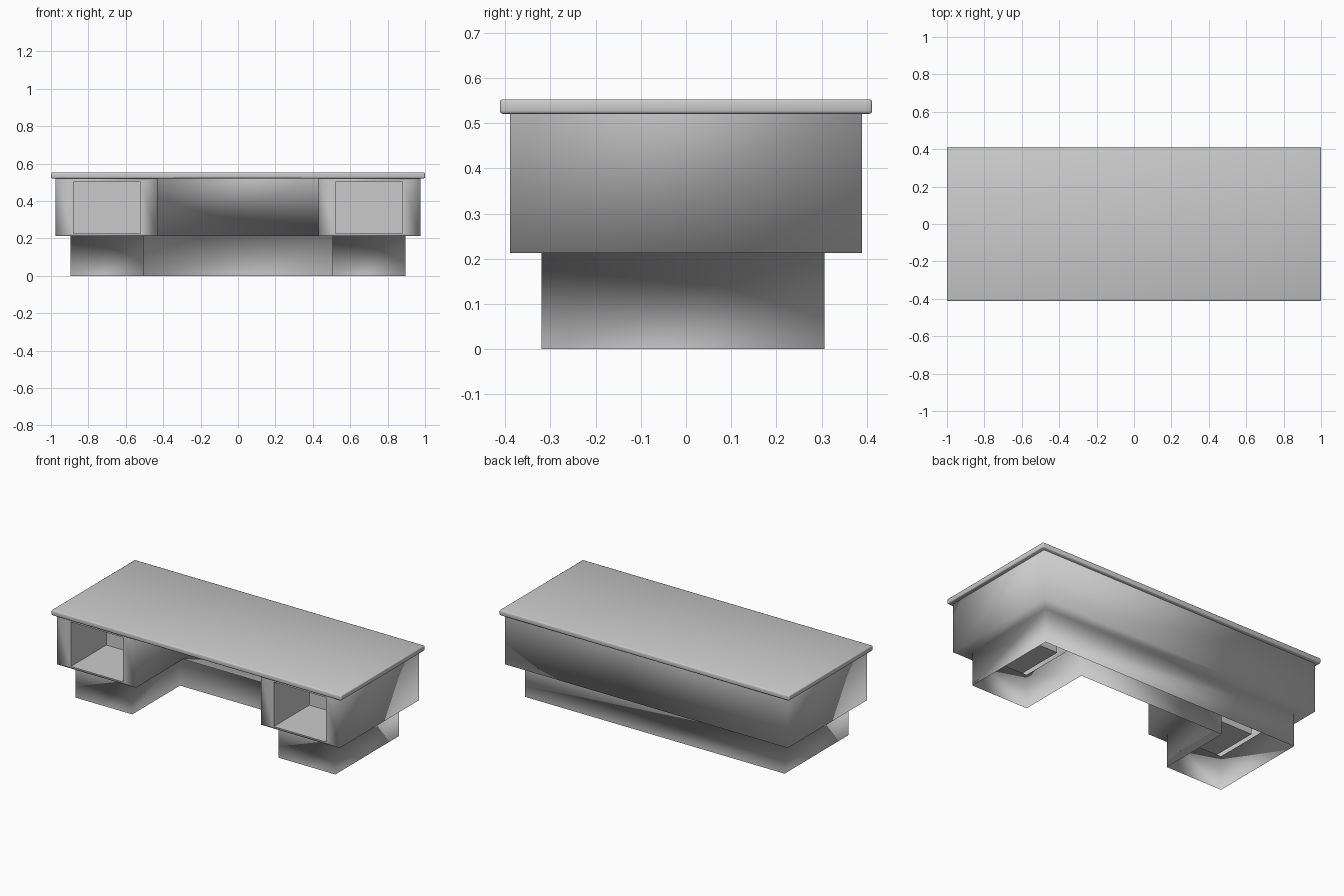
import bpy
import bmesh

if "Cube" in bpy.data.objects:
    bpy.data.objects.remove(bpy.data.objects["Cube"], do_unlink=True)

# One plain grey for the whole desk
grey = bpy.data.materials.new("plain_grey")
grey.use_nodes = True
colour = (0.6, 0.6, 0.6, 1)
grey.diffuse_color = colour
grey.node_tree.nodes["Principled BSDF"].inputs["Base Color"].default_value = colour

LEDGE, BODY_TOP, TOP = 0.213, 0.521, 0.553
FRONT = -0.39


def finish(bm, name, smooth, recalc=True):
    if recalc:
        bmesh.ops.recalc_face_normals(bm, faces=bm.faces)
    mesh = bpy.data.meshes.new(name)
    bm.to_mesh(mesh)
    bm.free()
    for p in mesh.polygons:
        p.use_smooth = smooth
    mesh.materials.append(grey)
    obj = bpy.data.objects.new(name, mesh)
    bpy.context.collection.objects.link(obj)
    return obj


def u_ring(bm, outer, inner, front, knee, back, z):
    """U-shaped outline, counter-clockwise from the front left foot."""
    pts = [(-outer, front), (-inner, front), (-inner, knee), (inner, knee),
           (inner, front), (outer, front), (outer, back), (-outer, back)]
    return [bm.verts.new((x, y, z)) for x, y in pts]


# Plinth, ledge and body as one open-bottomed shell
bm = bmesh.new()
base = (0.895, 0.505, -0.32, 0.15, 0.307)
body = (0.975, 0.43, FRONT, 0.075, 0.39)
rings = [u_ring(bm, *base, 0), u_ring(bm, *base, LEDGE),
         u_ring(bm, *body, LEDGE), u_ring(bm, *body, BODY_TOP)]
for level, (lo, hi) in enumerate(zip(rings, rings[1:])):
    for i in range(8):
        j = (i + 1) % 8
        quad = [lo[i], lo[j], hi[j], hi[i]]
        if level == 2 and i in (0, 4):
            # Front frame around each open compartment
            x0, x1 = (-0.88, -0.52) if i == 0 else (0.52, 0.88)
            hole = [bm.verts.new((x, FRONT, z)) for x, z in
                    ((x0, 0.225), (x1, 0.225), (x1, 0.502), (x0, 0.502))]
            for k in range(4):
                n = (k + 1) % 4
                bm.faces.new([quad[k], quad[n], hole[n], hole[k]])
        else:
            bm.faces.new(quad)
finish(bm, "desk_body", True, recalc=False)

# Open-fronted compartments
for name, side in (("left_compartment", 1), ("right_compartment", -1)):
    bm = bmesh.new()
    bmesh.ops.create_cube(bm, size=1)
    for v in bm.verts:
        v.co = (side * 0.7 + v.co.x * 0.36,
                FRONT if v.co.y < 0 else -0.04,
                0.225 if v.co.z < 0 else 0.502)
    bm.normal_update()
    bmesh.ops.delete(bm, geom=[f for f in bm.faces if f.normal.y < -0.9],
                     context="FACES")
    bmesh.ops.reverse_faces(bm, faces=bm.faces)
    finish(bm, name, False, recalc=False)

# Tabletop with softened edges
bm = bmesh.new()
bmesh.ops.create_cube(bm, size=1)
for v in bm.verts:
    v.co = (v.co.x * 2, v.co.y * 0.824, TOP if v.co.z > 0 else BODY_TOP)
bmesh.ops.bevel(bm, geom=list(bm.edges), offset=0.006, segments=2,
                profile=0.5, affect="EDGES")
finish(bm, "tabletop", True)
